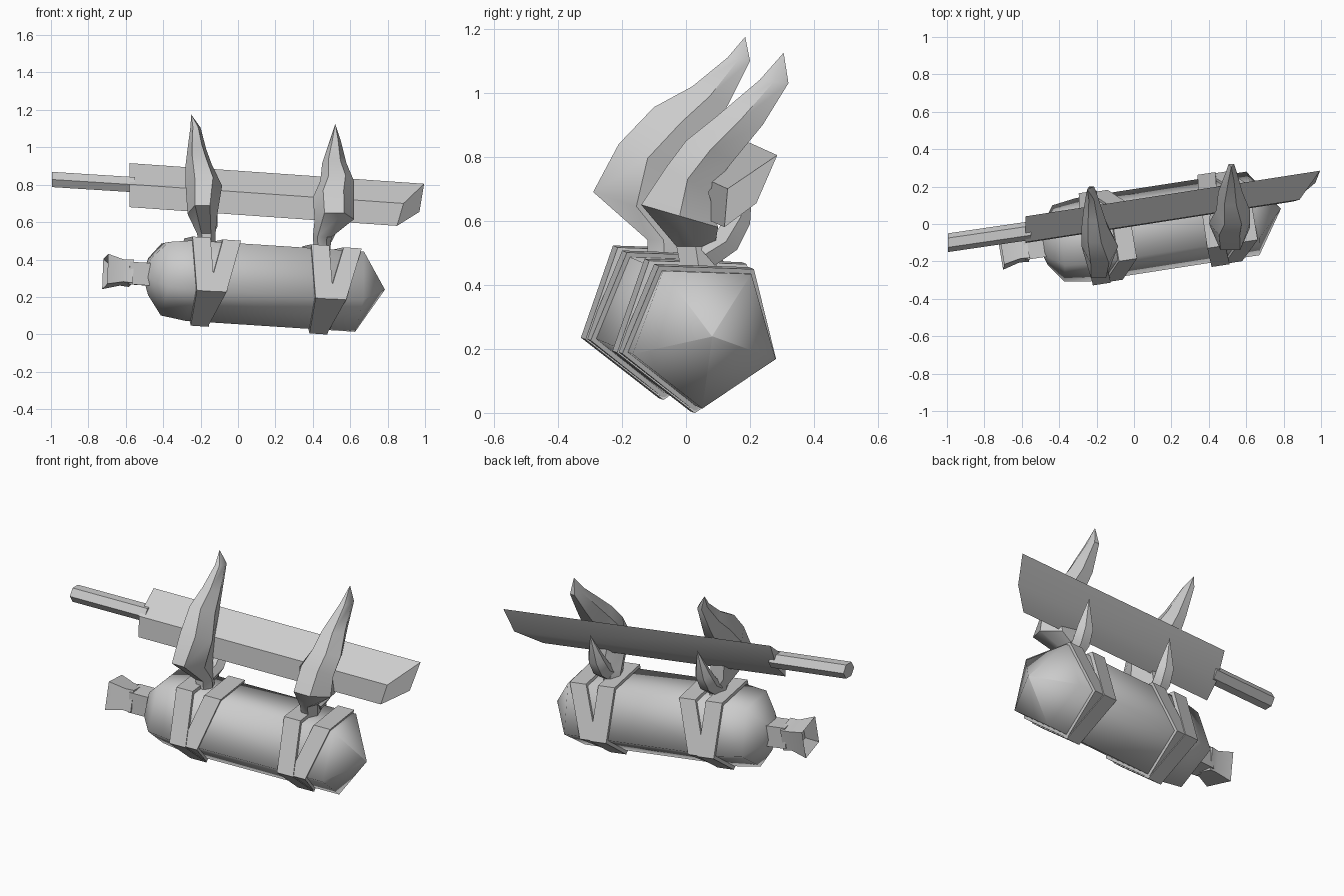
import bpy, bmesh, math
from mathutils import Vector

if "Cube" in bpy.data.objects:
    bpy.data.objects.remove(bpy.data.objects["Cube"])

grey = bpy.data.materials.new("light_grey")
grey.diffuse_color = (0.6, 0.6, 0.6, 1)
grey.use_nodes = True
grey.node_tree.nodes["Principled BSDF"].inputs["Base Color"].default_value = grey.diffuse_color


def loft(name, rings, angle=30, closed=False):
    """Skin a row of equal-sized rings; closed joins last to first."""
    bm = bmesh.new()
    vs = [[bm.verts.new(p) for p in r] for r in rings]
    n = len(vs[0])
    pairs = list(zip(vs, vs[1:])) + ([(vs[-1], vs[0])] if closed else [])
    for a, b in pairs:
        for i in range(n):
            j = (i + 1) % n
            bm.faces.new((a[i], a[j], b[j], b[i]))
    if not closed:
        bm.faces.new(vs[0])
        bm.faces.new(vs[-1])
    bmesh.ops.remove_doubles(bm, verts=bm.verts, dist=0.0005)
    bmesh.ops.recalc_face_normals(bm, faces=bm.faces)
    me = bpy.data.meshes.new(name)
    bm.to_mesh(me)
    bm.free()
    me.materials.append(grey)
    ob = bpy.data.objects.new(name, me)
    bpy.context.collection.objects.link(ob)
    bpy.ops.object.select_all(action='DESELECT')
    ob.select_set(True)
    bpy.context.view_layer.objects.active = ob
    bpy.ops.object.shade_smooth_by_angle(angle=math.radians(angle))
    return ob


def tank_ring(x, r, sides=5, slant=0.0, start=-20):
    """Ring square to the tilted tank axis, optionally slanted along it."""
    c = Vector((x, -0.04 + 0.155 * x, 0.29 - 0.065 * x))
    pts = []
    for i in range(sides):
        a = math.radians(start + 360 * i / sides)
        y, z = r * math.cos(a), r * math.sin(a)
        s = slant * (z / 0.25 + 1) / 1.8
        pts.append(c + Vector((s - 0.155 * y + 0.065 * z, y + 0.155 * s, z - 0.065 * s)))
    return pts


# Five-sided tank with pointed front end
loft("tank", [tank_ring(x, r) for x, r in (
    (-0.51, 0.001), (-0.475, 0.11), (-0.40, 0.215), (-0.27, 0.235),
    (0.64, 0.235), (0.785, 0.001))], 80)

# Two crossing straps under each claw
for side, base, slants in (("left", -0.19, (-0.04, 0.12)), ("right", 0.445, (-0.04, 0.13))):
    for k, s in enumerate(slants):
        r = 0.259 - 0.006 * k
        w = 0.048
        loft(f"{side}_strap_{k + 1}", [tank_ring(base + dx, rr, slant=s) for dx, rr in (
            (-w, 0.2), (-w, r), (w, r), (w, 0.2))], 30, True)

# Valve: neck, collar and flared square end
loft("valve_neck", [tank_ring(x, r, 6) for x, r in (
    (-0.44, 0.06), (-0.53, 0.06), (-0.60, 0.05))], 30)
loft("valve_collar", [tank_ring(x, r, 4, start=45) for x, r in (
    (-0.48, 0.085), (-0.59, 0.085))], 30)
loft("valve_outlet", [tank_ring(x, r, 4, start=35) for x, r in (
    (-0.57, 0.09), (-0.62, 0.085), (-0.71, 0.115), (-0.66, 0.04))], 30)

# Blade: four-sided section swept along the axis, with a slanted tip
tip = [(0.85, 0.12, 0.58), (0.885, 0.13, 0.70), (0.995, 0.285, 0.805), (0.97, 0.22, 0.655)]
butt = [(-0.58, y - 0.155 * (x + 0.58), z + 0.07 * (x + 0.58)) for x, y, z in tip]
loft("blade", [butt, tip], 30)

# Six-sided handle
handle = []
for x, y, z in ((-0.995, -0.10, 0.828), (-0.55, -0.035, 0.80)):
    handle.append([(x, y + 0.05 * math.cos(i * math.pi / 3), z + 0.047 * math.sin(i * math.pi / 3))
                   for i in range(6)])
loft("handle", handle, 30)


def claw(name, rows):
    """Rows give front y, z, back y, z, then left and right x."""
    rings = []
    for fy, fz, by, bz, x0, x1 in rows:
        ring = []
        for u, t in ((0.25, 0), (0.75, 0), (1, 0.5), (0.75, 1), (0.25, 1), (0, 0.5)):
            ring.append((x0 + (x1 - x0) * u, fy + (by - fy) * t, fz + (bz - fz) * t))
        rings.append(ring)
    loft(name, rings, 40)


# Long claws wrapping the front of the blade
claw("left_claw", [
    (-0.12, 0.45, -0.01, 0.45, -0.20, -0.12),
    (-0.12, 0.54, -0.02, 0.54, -0.22, -0.12),
    (-0.29, 0.69, -0.02, 0.60, -0.27, -0.11),
    (-0.21, 0.84, -0.03, 0.75, -0.28, -0.085),
    (-0.10, 0.955, 0.07, 0.86, -0.28, -0.14),
    (0.02, 1.02, 0.13, 0.96, -0.27, -0.17),
    (0.13, 1.11, 0.20, 1.10, -0.255, -0.20),
    (0.185, 1.175, 0.185, 1.175, -0.25, -0.25)])
claw("right_claw", [
    (-0.01, 0.42, 0.10, 0.42, 0.41, 0.49),
    (-0.03, 0.52, 0.09, 0.52, 0.40, 0.50),
    (-0.14, 0.65, 0.10, 0.58, 0.41, 0.62),
    (-0.06, 0.77, 0.07, 0.69, 0.40, 0.62),
    (0.00, 0.85, 0.15, 0.79, 0.44, 0.62),
    (0.10, 0.93, 0.24, 0.90, 0.45, 0.58),
    (0.23, 1.04, 0.32, 1.03, 0.49, 0.55),
    (0.305, 1.125, 0.305, 1.125, 0.52, 0.52)])

# Short prongs behind the blade
for name, x, y, z in (("left_back_prong", -0.17, -0.07, 0.50), ("right_back_prong", 0.46, 0.03, 0.46)):
    claw(name, [
        (y, z + 0.07, y + 0.06, z, x - 0.04, x + 0.04),
        (y + 0.06, z + 0.10, y + 0.13, z + 0.05, x - 0.05, x + 0.06),
        (y + 0.11, z + 0.17, y + 0.17, z + 0.13, x - 0.04, x + 0.06),
        (y + 0.18, z + 0.30, y + 0.18, z + 0.30, x + 0.02, x + 0.02)])
